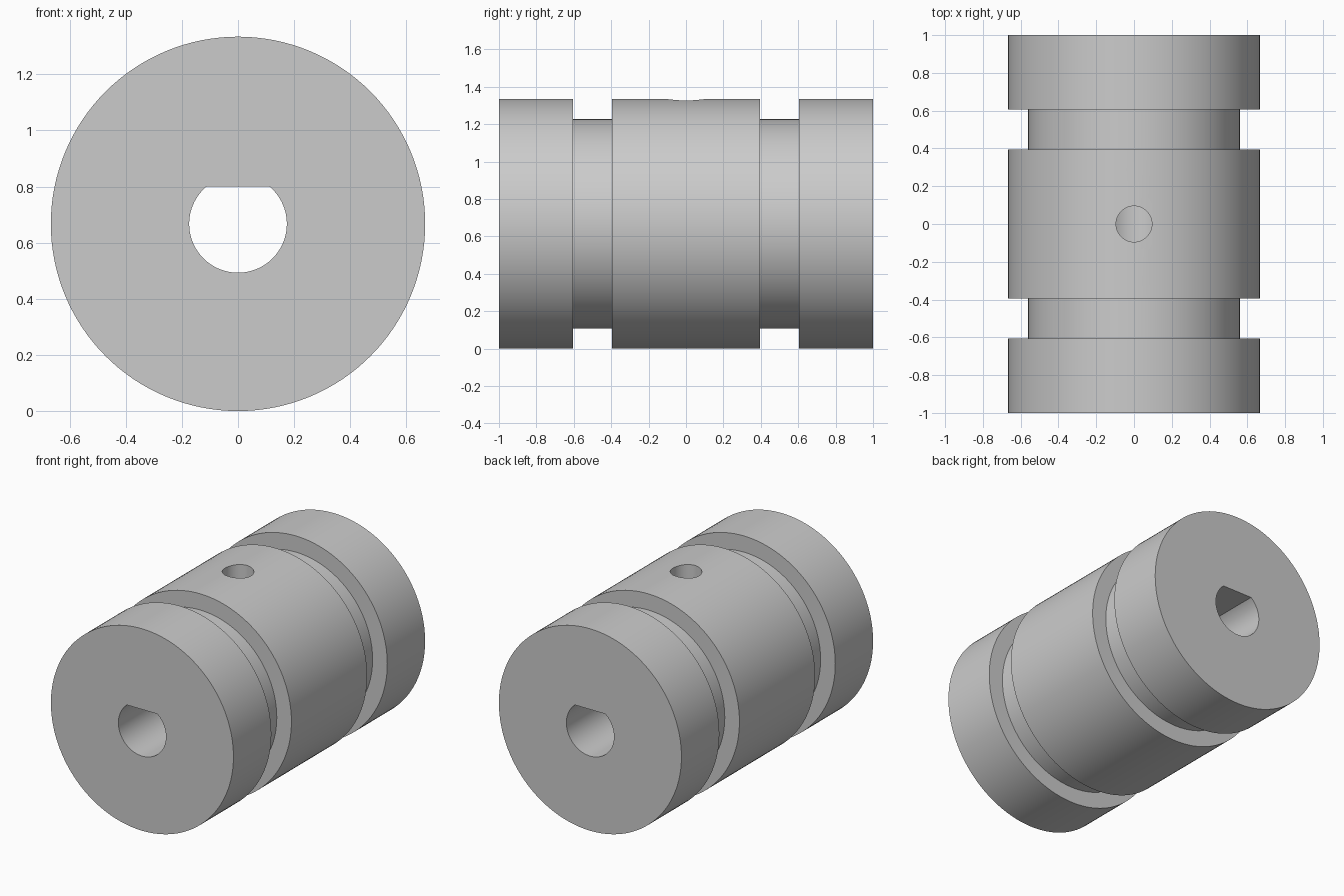
import bpy
import bmesh
import math

RADIUS, GROOVE_RADIUS, HALF = 0.667, 0.56, 1.0
BORE_RADIUS, FLAT_HEIGHT, PIN_RADIUS = 0.174, 0.134, 0.095
SEGMENTS = 128

cube = bpy.data.objects.get("Cube")
if cube:
    bpy.data.objects.remove(cube, do_unlink=True)

# One plain grey for the whole part
grey = bpy.data.materials.new("plain_grey")
grey.use_nodes = True
grey.diffuse_color = (0.6, 0.6, 0.6, 1)
grey.node_tree.nodes["Principled BSDF"].inputs["Base Color"].default_value = (0.6, 0.6, 0.6, 1)


def finish(bm, name):
    bmesh.ops.recalc_face_normals(bm, faces=bm.faces)
    mesh = bpy.data.meshes.new(name)
    bm.to_mesh(mesh)
    bm.free()
    mesh.materials.append(grey)
    obj = bpy.data.objects.new(name, mesh)
    bpy.context.collection.objects.link(obj)
    return obj


def prism(name, outline, start, end):
    """Extrude a closed outline from the start to the end position function."""
    bm = bmesh.new()
    a = [bm.verts.new(start(u, v)) for u, v in outline]
    b = [bm.verts.new(end(u, v)) for u, v in outline]
    bm.faces.new(a)
    bm.faces.new(b[::-1])
    for i in range(len(a)):
        j = (i + 1) % len(a)
        bm.faces.new((a[i], a[j], b[j], b[i]))
    return finish(bm, name)


def arc(radius, start, sweep, steps):
    return [(radius * math.cos(start + sweep * i / steps),
             radius * math.sin(start + sweep * i / steps)) for i in range(steps + 1)]


# Grooved roller: stepped profile turned around the y axis
half_profile = [(GROOVE_RADIUS, 0.395), (GROOVE_RADIUS, 0.605), (RADIUS, 0.605), (RADIUS, HALF)]
half_profile.insert(0, (RADIUS, 0.395))
profile = [(r, -y) for r, y in reversed(half_profile)] + half_profile
bm = bmesh.new()
rings = []
for r, y in profile:
    ring = []
    for i in range(SEGMENTS):
        t = math.tau * i / SEGMENTS
        ring.append(bm.verts.new((r * math.cos(t), y, RADIUS + r * math.sin(t))))
    rings.append(ring)
for a, b in zip(rings, rings[1:]):
    for i in range(SEGMENTS):
        j = (i + 1) % SEGMENTS
        bm.faces.new((a[i], a[j], b[j], b[i]))
bm.faces.new(rings[0])
bm.faces.new(rings[-1][::-1])
roller = finish(bm, "grooved_roller")

# D-shaped bore cutter: an arc closed by a flat on top
flat_angle = math.asin(FLAT_HEIGHT / BORE_RADIUS)
bore = prism("shaft_bore_cutter",
             arc(BORE_RADIUS, math.pi - flat_angle, math.pi + 2 * flat_angle, 72),
             lambda u, v: (u, -HALF - 0.2, RADIUS + v),
             lambda u, v: (u, HALF + 0.2, RADIUS + v))

# Set screw hole cutter: from the top down into the bore
pin = prism("screw_hole_cutter", arc(PIN_RADIUS, 0, math.tau, 48)[:-1],
            lambda u, v: (u, v, RADIUS + 0.05),
            lambda u, v: (u, v, 2 * RADIUS + 0.2))

# Cut both holes, then drop the cutters
bpy.ops.object.select_all(action='DESELECT')
bpy.context.view_layer.objects.active = roller
roller.select_set(True)
for cutter in (bore, pin):
    cutter.hide_render = True
    cut = roller.modifiers.new(cutter.name, 'BOOLEAN')
    cut.operation = 'DIFFERENCE'
    cut.solver = 'EXACT'
    cut.object = cutter
    bpy.ops.object.modifier_apply(modifier=cut.name)
    bpy.data.objects.remove(cutter, do_unlink=True)

bpy.ops.object.shade_smooth_by_angle(angle=math.radians(30))
